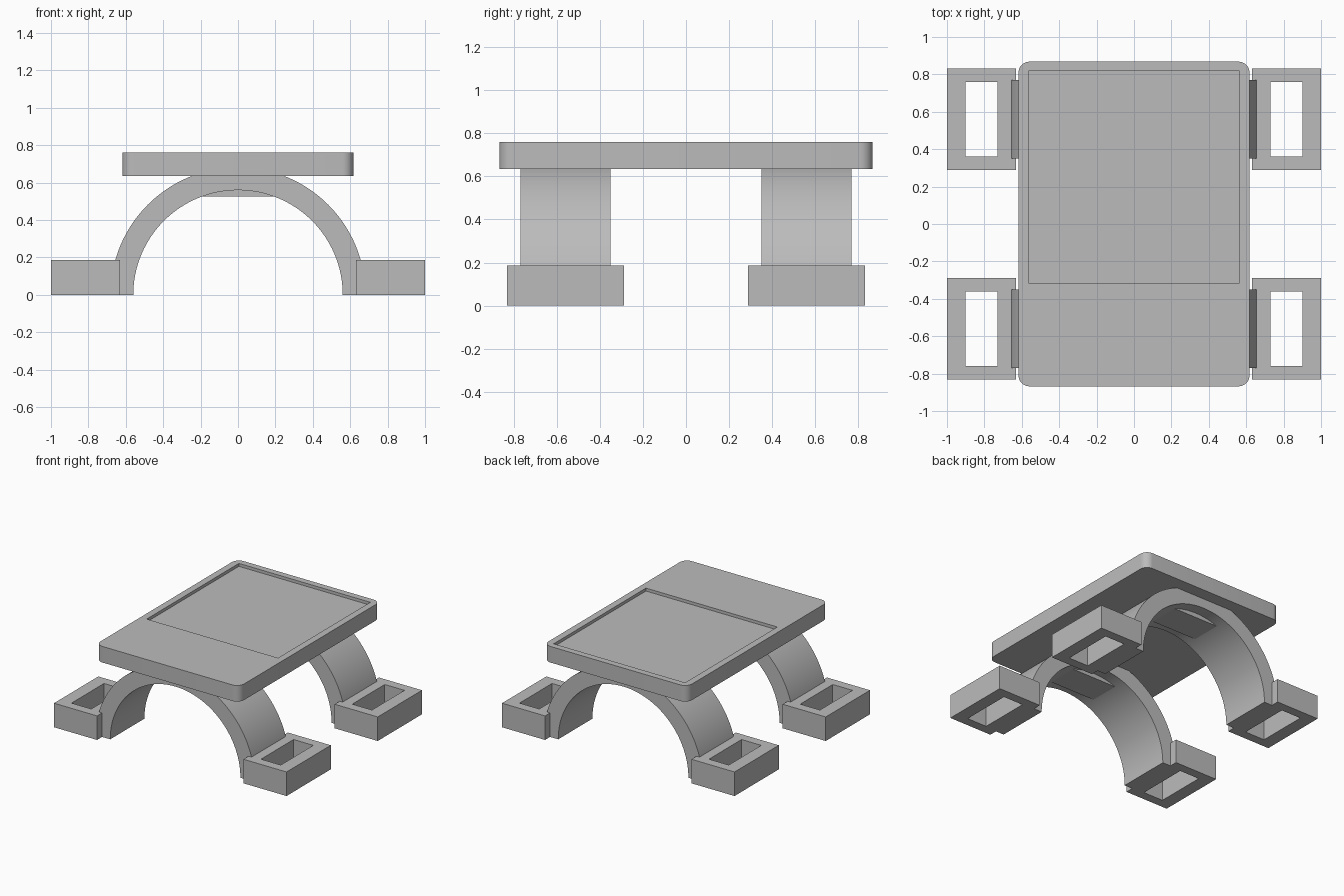
import bpy
import bmesh
import math

cube = bpy.data.objects.get("Cube")
if cube:
    bpy.data.objects.remove(cube, do_unlink=True)

grey = bpy.data.materials.new("plain grey")
grey.use_nodes = True
COLOUR = (0.5, 0.5, 0.5, 1)
grey.diffuse_color = COLOUR
grey.node_tree.nodes["Principled BSDF"].inputs["Base Color"].default_value = COLOUR


def prism(name, outline, depth):
    """Extrude a closed outline of 3D points along the depth vector."""
    bm = bmesh.new()
    face = bm.faces.new([bm.verts.new(p) for p in outline])
    moved = bmesh.ops.extrude_face_region(bm, geom=[face])["geom"]
    verts = [v for v in moved if isinstance(v, bmesh.types.BMVert)]
    bmesh.ops.translate(bm, verts=verts, vec=depth)
    bmesh.ops.recalc_face_normals(bm, faces=bm.faces)
    mesh = bpy.data.meshes.new(name)
    bm.to_mesh(mesh)
    bm.free()
    mesh.materials.append(grey)
    obj = bpy.data.objects.new(name, mesh)
    bpy.context.collection.objects.link(obj)
    return obj


def box(name, x0, x1, y0, y1, z0, z1):
    corners = [(x0, y0, z0), (x1, y0, z0), (x1, y1, z0), (x0, y1, z0)]
    return prism(name, corners, (0, 0, z1 - z0))


def activate(obj):
    bpy.ops.object.select_all(action='DESELECT')
    obj.select_set(True)
    bpy.context.view_layer.objects.active = obj


def cut(obj, cutter):
    activate(obj)
    mod = obj.modifiers.new("cut", 'BOOLEAN')
    mod.operation = 'DIFFERENCE'
    mod.solver = 'EXACT'
    mod.object = cutter
    bpy.ops.object.modifier_apply(modifier=mod.name)
    bpy.data.objects.remove(cutter, do_unlink=True)


def smooth(obj):
    activate(obj)
    bpy.ops.object.shade_smooth_by_angle(angle=math.radians(30))


def arc(cx, cy, radius, start, end, steps):
    for i in range(steps + 1):
        a = math.radians(start + (end - start) * i / steps)
        yield cx + radius * math.cos(a), cy + radius * math.sin(a)


# Table top with rounded corners and a shallow recess
HALF_X, HALF_Y, ROUND = 0.618, 0.868, 0.06
outline = []
for n, (sx, sy) in enumerate([(1, 1), (-1, 1), (-1, -1), (1, -1)]):
    for x, y in arc(sx * (HALF_X - ROUND), sy * (HALF_Y - ROUND), ROUND,
                    90 * n, 90 * n + 90, 8):
        outline.append((x, y, 0.635))
top = prism("table_top", outline, (0, 0, 0.125))
cut(top, box("recess_cutter", -0.565, 0.565, -0.315, 0.818, 0.737, 0.9))
smooth(top)

for end, sy in (("front", -1), ("back", 1)):
    y_mid = sy * 0.56

    # Half-ring arch leg
    ring = list(arc(0, 0, 0.682, 0, 180, 64)) + list(arc(0, 0, 0.56, 180, 0, 64))
    arch = prism(end + "_arch", [(x, y_mid - 0.21, z) for x, z in ring], (0, 0.42, 0))
    smooth(arch)

    # Flat pad under the crown of the arch
    box(end + "_crown_pad", -0.2, 0.2, y_mid - 0.12, y_mid + 0.12, 0.525, 0.6)

    # Feet with a rectangular opening through each
    for side, sx in (("left", 1), ("right", -1)):
        x0, x1 = sorted((sx * 0.63, sx))
        h0, h1 = sorted((sx * 0.73, sx * 0.9))
        foot = box(f"{end}_{side}_foot", x0, x1, y_mid - 0.272, y_mid + 0.272, 0, 0.187)
        cut(foot, box("foot_cutter", h0, h1, y_mid - 0.2, y_mid + 0.2, -0.1, 0.3))
